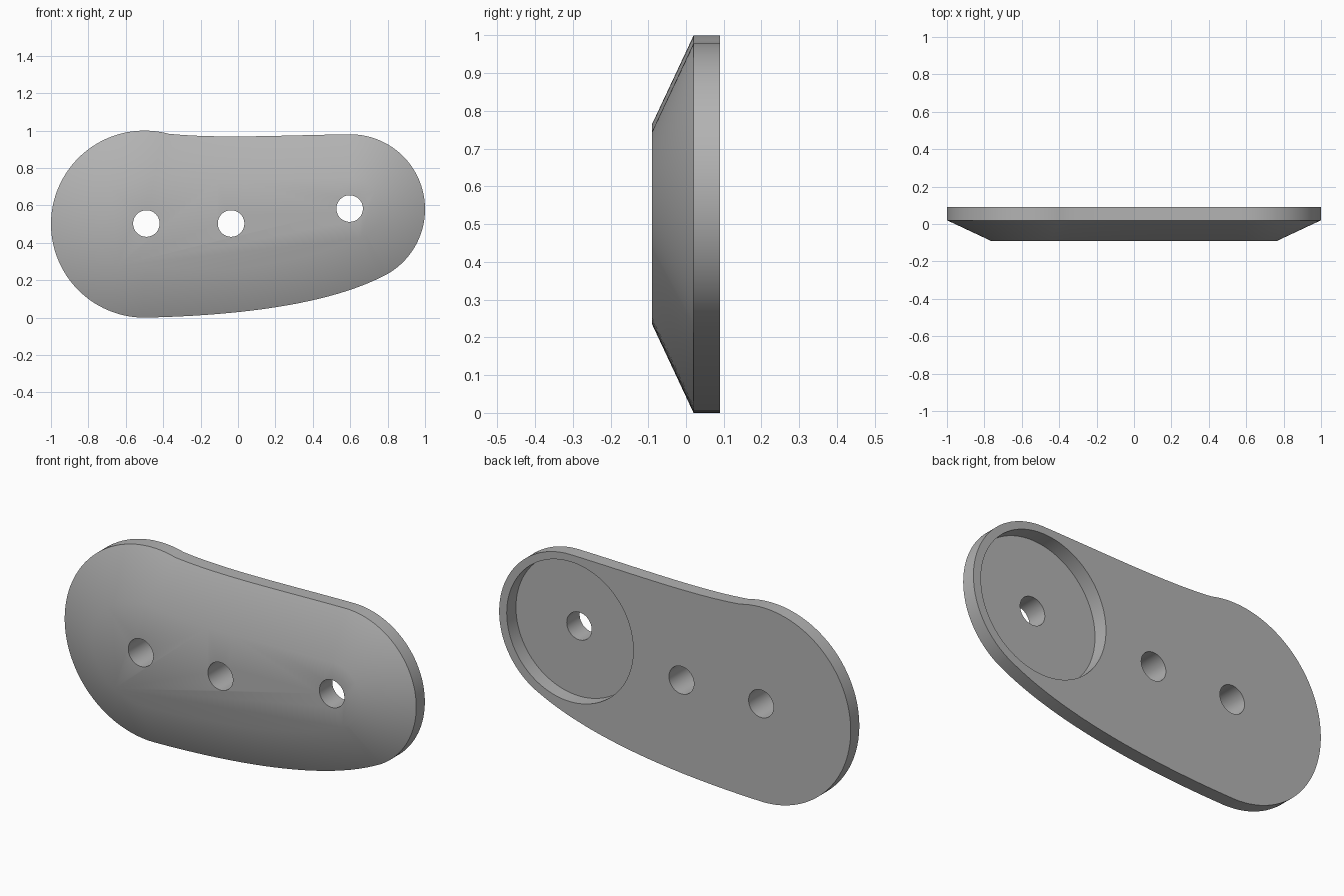
import bpy, bmesh, math
from mathutils import Vector
from mathutils.geometry import interpolate_bezier

cube = bpy.data.objects.get("Cube")
if cube:
    bpy.data.objects.remove(cube, do_unlink=True)

grey = bpy.data.materials.new("plain_grey")
grey.use_nodes = True
colour = (0.45, 0.45, 0.45, 1)
grey.diffuse_color = colour
grey.node_tree.nodes["Principled BSDF"].inputs["Base Color"].default_value = colour

BACK, RIM, FRONT, INSET = 0.09, 0.02, -0.09, 0.235


def arc(cx, cz, r, start, end, n):
    angles = [math.radians(start + (end - start) * i / n) for i in range(n + 1)]
    return [Vector((cx + r * math.cos(a), cz + r * math.sin(a))) for a in angles]


def bezier(*pts, n=24):
    p, h1, h2, q = [Vector((x, z, 0)) for x, z in pts]
    return [v.to_2d() for v in interpolate_bezier(p, h1, h2, q, n)][1:-1]


# Outline, anticlockwise in x and z: small end, top dip, large end, lower curve
outline = arc(0.6, 0.58, 0.4, -60, 90, 48)
outline += bezier((0.6, 0.98), (0.25, 0.976), (-0.1, 0.955), (-0.37, 0.983))
outline += arc(-0.5, 0.5, 0.5, 75, 270, 60)
outline += bezier((-0.5, 0), (0, 0.01), (0.5, 0.07), (0.8, 0.234))


# Outline moved inward by a constant distance for the sloped front
def inward(i):
    d = (outline[(i + 1) % len(outline)] - outline[i - 1]).normalized()
    return outline[i] + Vector((-d.y, d.x)) * INSET


inner = [inward(i) for i in range(len(outline))]

# Plate body: back face, straight wall, slope, front face
bm = bmesh.new()
rings = [[bm.verts.new((p.x, y, p.y)) for p in pts]
         for pts, y in ((outline, BACK), (outline, RIM), (inner, FRONT))]
for a, b in zip(rings, rings[1:]):
    for i in range(len(a)):
        bm.faces.new((a[i - 1], a[i], b[i], b[i - 1]))
bm.faces.new(rings[0])
bm.faces.new(rings[-1])
bmesh.ops.recalc_face_normals(bm, faces=bm.faces)
mesh = bpy.data.meshes.new("plate")
bm.to_mesh(mesh)
bm.free()
plate = bpy.data.objects.new("plate", mesh)
bpy.context.collection.objects.link(plate)
mesh.materials.append(grey)


def cut(x, z, radius, y0, y1, sides):
    """Cut a round hole along y and remove the cutter."""
    bpy.ops.mesh.primitive_cylinder_add(
        vertices=sides, radius=radius, depth=y1 - y0,
        location=(x, (y0 + y1) / 2, z), rotation=(math.pi / 2, 0, 0))
    cutter = bpy.context.object
    cutter.hide_render = True
    cutter.data.materials.append(grey)
    mod = plate.modifiers.new("hole", 'BOOLEAN')
    mod.operation, mod.solver, mod.object = 'DIFFERENCE', 'EXACT', cutter
    bpy.context.view_layer.objects.active = plate
    bpy.ops.object.modifier_apply(modifier=mod.name)
    bpy.data.objects.remove(cutter, do_unlink=True)


# Round recess in the back, then three through holes
cut(0.597, 0.583, 0.36, BACK - 0.075, BACK + 0.1, 96)
for x, z in ((-0.49, 0.503), (-0.037, 0.503), (0.597, 0.583)):
    cut(x, z, 0.071, -0.3, 0.3, 48)

bpy.ops.object.select_all(action='DESELECT')
plate.select_set(True)
bpy.context.view_layer.objects.active = plate
bpy.ops.object.shade_smooth_by_angle(angle=math.radians(35))
